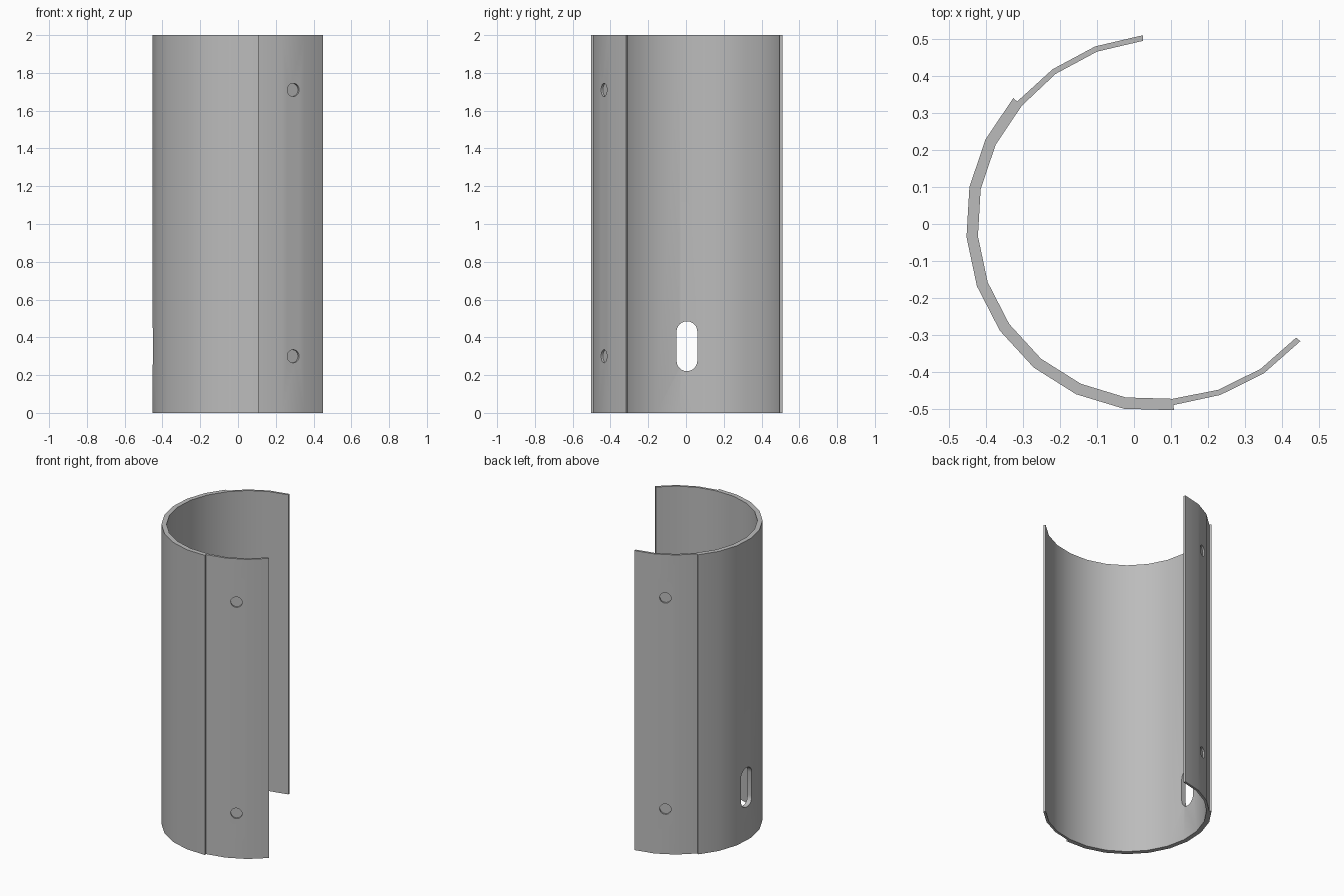
import bpy, bmesh
from math import radians, cos, sin, pi
from mathutils import Matrix, Vector

cube = bpy.data.objects.get("Cube")
if cube:
    bpy.data.objects.remove(cube, do_unlink=True)

HEIGHT = 2.0
CX, CY = 0.055, 0.003
START, END = -84.0, -221.5          # thick wall, degrees
WALL_STEPS, LIP_STEP = 9, 15.0
R_OUT, R_IN = 0.51, 0.479
LIP_RADII = [0.496, 0.499, 0.504, 0.509]   # lips spread slightly outward
LIP_THICK = 0.015


def polar(r, deg):
    return Vector((CX + r * cos(radians(deg)), CY + r * sin(radians(deg)), 0))


def new_object(name, bm):
    bmesh.ops.recalc_face_normals(bm, faces=bm.faces)
    mesh = bpy.data.meshes.new(name)
    bm.to_mesh(mesh)
    bm.free()
    ob = bpy.data.objects.new(name, mesh)
    bpy.context.collection.objects.link(ob)
    return ob


def prism(name, points, depth):
    bm = bmesh.new()
    face = bm.faces.new([bm.verts.new(p) for p in points])
    top = bmesh.ops.extrude_face_region(bm, geom=[face])["geom"]
    bmesh.ops.translate(bm, vec=(0, 0, depth),
                        verts=[v for v in top if isinstance(v, bmesh.types.BMVert)])
    return new_object(name, bm)


# Cross-section: front lip, thick wall, back lip
wall = [START + (END - START) * i / WALL_STEPS for i in range(WALL_STEPS + 1)]
front_lip = [(r, START + LIP_STEP * i) for i, r in enumerate(LIP_RADII)]
back_lip = [(r, END - LIP_STEP * i) for i, r in enumerate(LIP_RADII)]
outer = [polar(r, a) for r, a in reversed(front_lip)]
outer += [polar(R_OUT, a) for a in wall]
outer += [polar(r, a) for r, a in back_lip]
inner = [polar(r - LIP_THICK, a) for r, a in reversed(front_lip[1:])]
inner += [polar(R_IN, a) for a in wall]
inner += [polar(r - LIP_THICK, a) for r, a in back_lip[1:]]
shell = prism("split_tube_shell", outer + inner[::-1], HEIGHT)

cutters = []

# Blind round recesses, two on each lip
for side, angle in (("front", START + 1.5 * LIP_STEP), ("back", END - 1.5 * LIP_STEP)):
    for z in (0.30, 1.71):
        bm = bmesh.new()
        place = (Matrix.Translation(polar(0.535, angle) + Vector((0, 0, z)))
                 @ Matrix.Rotation(radians(angle), 4, "Z")
                 @ Matrix.Rotation(pi / 2, 4, "Y"))
        bmesh.ops.create_cone(bm, cap_ends=True, segments=24, radius1=0.035,
                              radius2=0.035, depth=0.1, matrix=place)
        cutters.append(new_object(side + "_recess_cutter", bm))

# Rounded slot through the wall
slot_r, half = 0.055, 0.077
slot = []
for end, turn in ((half, 0), (-half, pi)):
    for i in range(13):
        t = turn + pi * i / 12
        slot.append(Vector((slot_r * cos(t), end + slot_r * sin(t), 0)))
slot_cutter = prism("slot_cutter", slot, 0.3)
slot_cutter.data.transform(Matrix.Translation((-0.6, 0.005, 0.353))
                           @ Matrix.Rotation(pi / 2, 4, "Z")
                           @ Matrix.Rotation(pi / 2, 4, "X"))
cutters.append(slot_cutter)

bpy.ops.object.select_all(action="DESELECT")
bpy.context.view_layer.objects.active = shell
shell.select_set(True)
for cutter in cutters:
    mod = shell.modifiers.new("cut", "BOOLEAN")
    mod.operation = "DIFFERENCE"
    mod.solver = "EXACT"
    mod.object = cutter
    bpy.ops.object.modifier_apply(modifier=mod.name)
    bpy.data.objects.remove(cutter, do_unlink=True)

# Plain grey metal
grey = bpy.data.materials.new("plain_grey")
grey.use_nodes = True
colour = (0.5, 0.5, 0.5, 1)
grey.diffuse_color = colour
grey.node_tree.nodes["Principled BSDF"].inputs["Base Color"].default_value = colour
shell.data.materials.clear()
shell.data.materials.append(grey)
bpy.ops.object.shade_smooth_by_angle(angle=radians(30))
